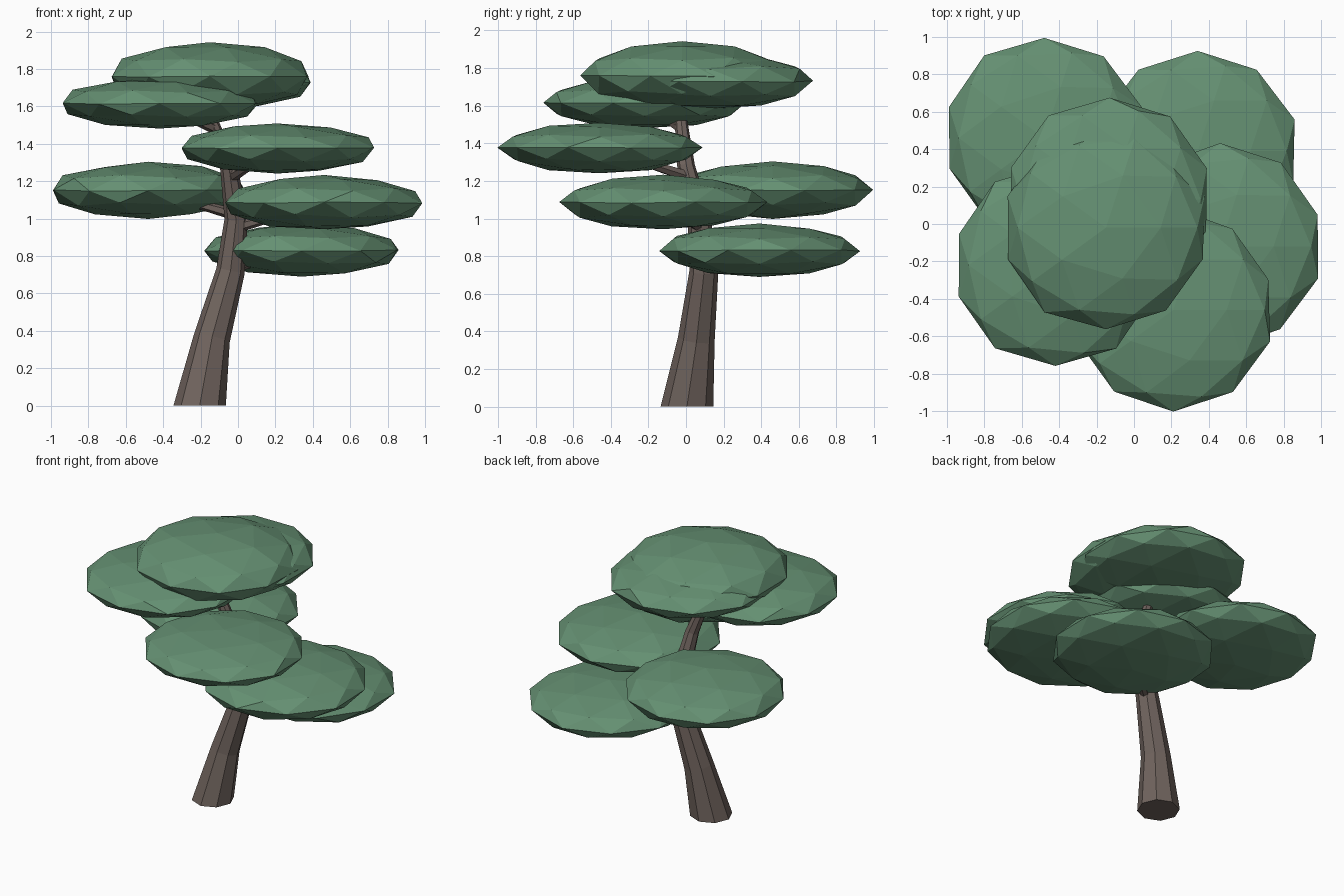
import bpy, bmesh, math, random
from mathutils import Vector

if "Cube" in bpy.data.objects:
    bpy.data.objects.remove(bpy.data.objects["Cube"])

random.seed(4)


def material(name, rgb):
    m = bpy.data.materials.new(name)
    m.diffuse_color = (*rgb, 1)
    m.use_nodes = True
    m.node_tree.nodes["Principled BSDF"].inputs["Base Color"].default_value = m.diffuse_color
    return m


LEAF = material("leaf_green", (0.13, 0.28, 0.17))
BARK = material("bark_brown", (0.16, 0.125, 0.11))


def finish(bm, name, mat):
    bmesh.ops.recalc_face_normals(bm, faces=bm.faces)
    me = bpy.data.meshes.new(name)
    bm.to_mesh(me)
    bm.free()
    me.materials.append(mat)
    ob = bpy.data.objects.new(name, me)
    bpy.context.collection.objects.link(ob)


def limb(name, path, sides):
    """Tapered tube through (x, y, z, radius) points."""
    pts = [Vector(p[:3]) for p in path]
    bm = bmesh.new()
    rings = []
    for i, (p, row) in enumerate(zip(pts, path)):
        d = (pts[min(i + 1, len(pts) - 1)] - pts[max(i - 1, 0)]).normalized()
        if p.z == 0:
            d = Vector((0, 0, 1))  # flat cut at the ground
        u = Vector((0, 1, 0)).cross(d).normalized()
        v = d.cross(u)
        angles = [2 * math.pi * k / sides for k in range(sides)]
        rings.append([bm.verts.new(p + row[3] * (u * math.cos(a) + v * math.sin(a)))
                      for a in angles])
    for a, b in zip(rings, rings[1:]):
        for k in range(sides):
            n = (k + 1) % sides
            bm.faces.new((a[k], a[n], b[n], b[k]))
    bm.faces.new(rings[0][::-1])
    bm.faces.new(rings[-1])
    finish(bm, name, BARK)


def pad(name, x, y, z, r, h):
    """Flattened, slightly irregular foliage cloud."""
    bm = bmesh.new()
    bmesh.ops.create_icosphere(bm, subdivisions=2, radius=1)
    for v in bm.verts:
        j = 1 + random.uniform(-0.015, 0.015)
        v.co = Vector((x + v.co.x * r * j, y + v.co.y * r * j,
                       z + v.co.z * h + random.uniform(-0.004, 0.004)))
    finish(bm, name, LEAF)


# Leaning, curved trunk
limb("trunk", [(-0.205, 0.005, 0, 0.14), (-0.14, 0.055, 0.36, 0.098),
               (-0.04, 0.095, 0.72, 0.077), (-0.01, 0.07, 1.0, 0.062),
               (-0.05, 0.0, 1.28, 0.047), (-0.15, -0.03, 1.55, 0.032),
               (-0.17, -0.03, 1.72, 0.02)], 8)

# Foliage pads: centre, radius, half height
pads = {
    "top": (-0.15, -0.02, 1.76, 0.55, 0.18),
    "top_back": (-0.13, 0.13, 1.73, 0.55, 0.15),
    "upper_left": (-0.42, -0.22, 1.615, 0.545, 0.135),
    "front": (0.21, -0.46, 1.375, 0.54, 0.135),
    "back_left": (-0.48, 0.46, 1.15, 0.54, 0.15),
    "right": (0.46, -0.12, 1.085, 0.55, 0.145),
    "back_right": (0.34, 0.39, 0.83, 0.54, 0.14),
}
for name, p in pads.items():
    pad(name + "_foliage", *p)

# Branches from the trunk into the side pads
starts = {
    "upper_left": (-0.12, -0.02, 1.48),
    "front": (-0.04, 0.02, 1.22),
    "back_left": (-0.01, 0.07, 1.02),
    "right": (-0.02, 0.08, 0.95),
    "back_right": (-0.03, 0.09, 0.74),
}
for name, s in starts.items():
    end = Vector(s).lerp(Vector(pads[name][:3]), 0.75)
    limb(name + "_branch", [(*s, 0.032), (*end, 0.018)], 6)
